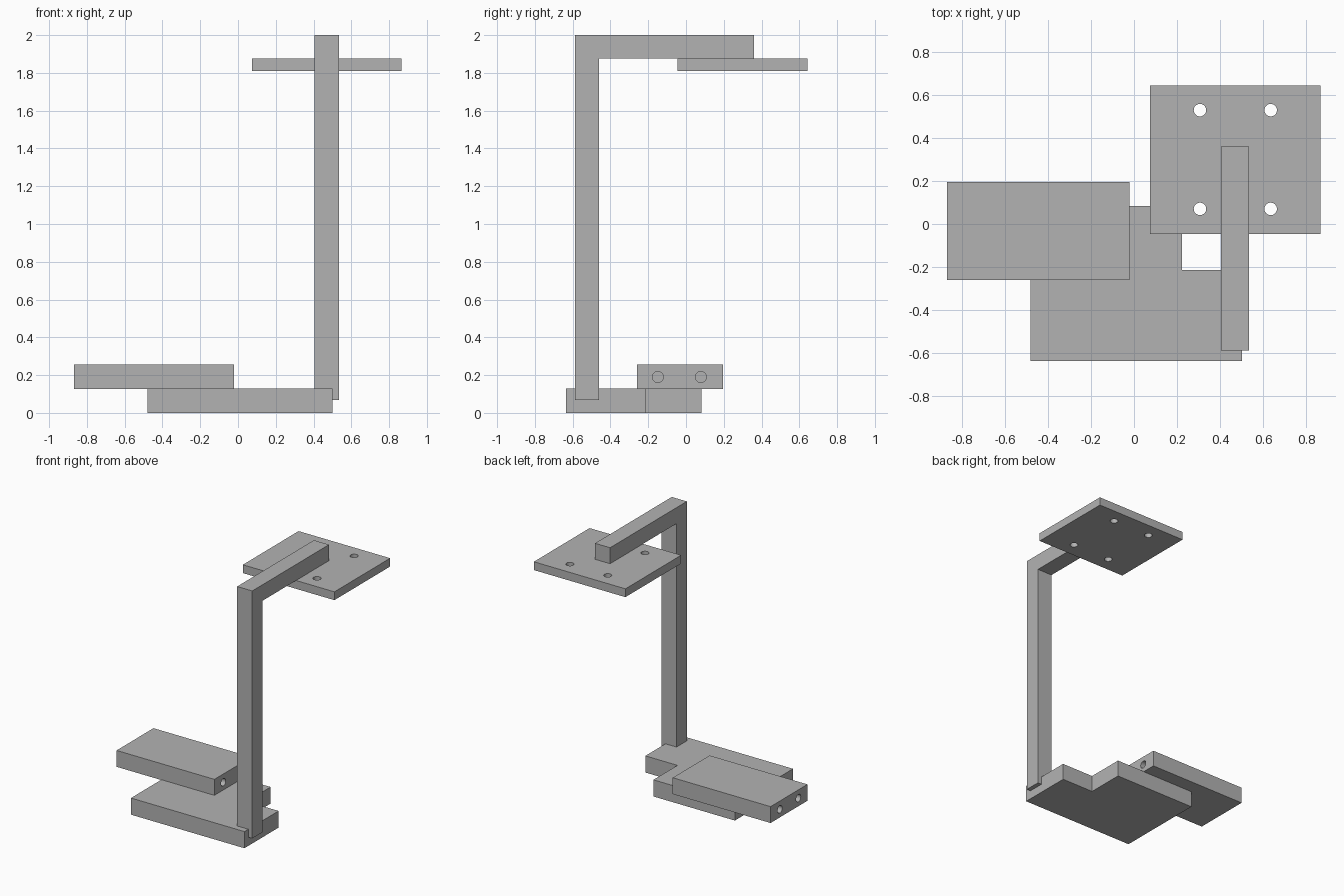
import bpy
import bmesh
from math import pi
from mathutils import Matrix, Vector

old = bpy.data.objects.get("Cube")
if old:
    bpy.data.objects.remove(old, do_unlink=True)

grey = bpy.data.materials.new("plain grey")
grey.use_nodes = True
grey.diffuse_color = (0.45, 0.45, 0.45, 1)
grey.node_tree.nodes["Principled BSDF"].inputs["Base Color"].default_value = grey.diffuse_color


def finish(bm, name):
    bmesh.ops.recalc_face_normals(bm, faces=bm.faces)
    mesh = bpy.data.meshes.new(name)
    bm.to_mesh(mesh)
    bm.free()
    mesh.materials.append(grey)
    obj = bpy.data.objects.new(name, mesh)
    bpy.context.collection.objects.link(obj)
    return obj


def prism(name, points, offset):
    """Extrude a closed profile along an offset."""
    bm = bmesh.new()
    face = bm.faces.new([bm.verts.new(p) for p in points])
    result = bmesh.ops.extrude_face_region(bm, geom=[face], use_keep_orig=True)
    top = [v for v in result["geom"] if isinstance(v, bmesh.types.BMVert)]
    bmesh.ops.translate(bm, verts=top, vec=Vector(offset))
    return finish(bm, name)


def box(name, x, y, z):
    corners = [(x[0], y[0], z[0]), (x[1], y[0], z[0]),
               (x[1], y[1], z[0]), (x[0], y[1], z[0])]
    return prism(name, corners, (0, 0, z[1] - z[0]))


def drill(obj, centres, radius, depth, axis):
    """Cut round holes, then discard the cutter."""
    bm = bmesh.new()
    turn = Matrix.Rotation(pi / 2, 4, "Y") if axis == "X" else Matrix()
    for c in centres:
        bmesh.ops.create_cone(bm, cap_ends=True, segments=32, radius1=radius,
                              radius2=radius, depth=depth,
                              matrix=Matrix.Translation(c) @ turn)
    cutter = finish(bm, "hole_cutter")
    cutter.hide_render = True
    mod = obj.modifiers.new("holes", "BOOLEAN")
    mod.operation = "DIFFERENCE"
    mod.solver = "EXACT"
    mod.object = cutter
    bpy.context.view_layer.objects.active = obj
    bpy.ops.object.modifier_apply(modifier=mod.name)
    bpy.data.objects.remove(cutter, do_unlink=True)


# Base slab with one corner notched away
outline = [(-0.48, -0.635), (0.50, -0.635), (0.50, -0.213),
           (0.223, -0.213), (0.223, 0.083), (-0.48, 0.083)]
prism("base_slab", [(x, y, 0) for x, y in outline], (0, 0, 0.13))

# Upright post and overhead arm as one bent bar
bar = [(-0.587, 0.067), (-0.46, 0.067), (-0.46, 1.875),
       (0.36, 1.875), (0.36, 2.0), (-0.587, 2.0)]
prism("post_and_arm", [(0.404, y, z) for y, z in bar], (0.13, 0, 0))

# Side block with blind holes in both ends
block_x = (-0.867, -0.022)
block = box("side_block", block_x, (-0.26, 0.195), (0.127, 0.255))
drill(block, [(x, y, 0.19) for x in block_x for y in (-0.149, 0.079)],
      0.029, 0.4, "X")

# Mounting plate hung under the arm, with four through holes
plate = box("mounting_plate", (0.074, 0.865), (-0.046, 0.642), (1.81, 1.875))
drill(plate, [(x, y, 1.84) for x in (0.306, 0.634) for y in (0.07, 0.528)],
      0.029, 0.3, "Z")

# Keep hole walls smooth and edges crisp
for obj in (block, plate):
    bpy.ops.object.select_all(action="DESELECT")
    obj.select_set(True)
    bpy.context.view_layer.objects.active = obj
    bpy.ops.object.shade_smooth_by_angle(angle=pi / 6)
